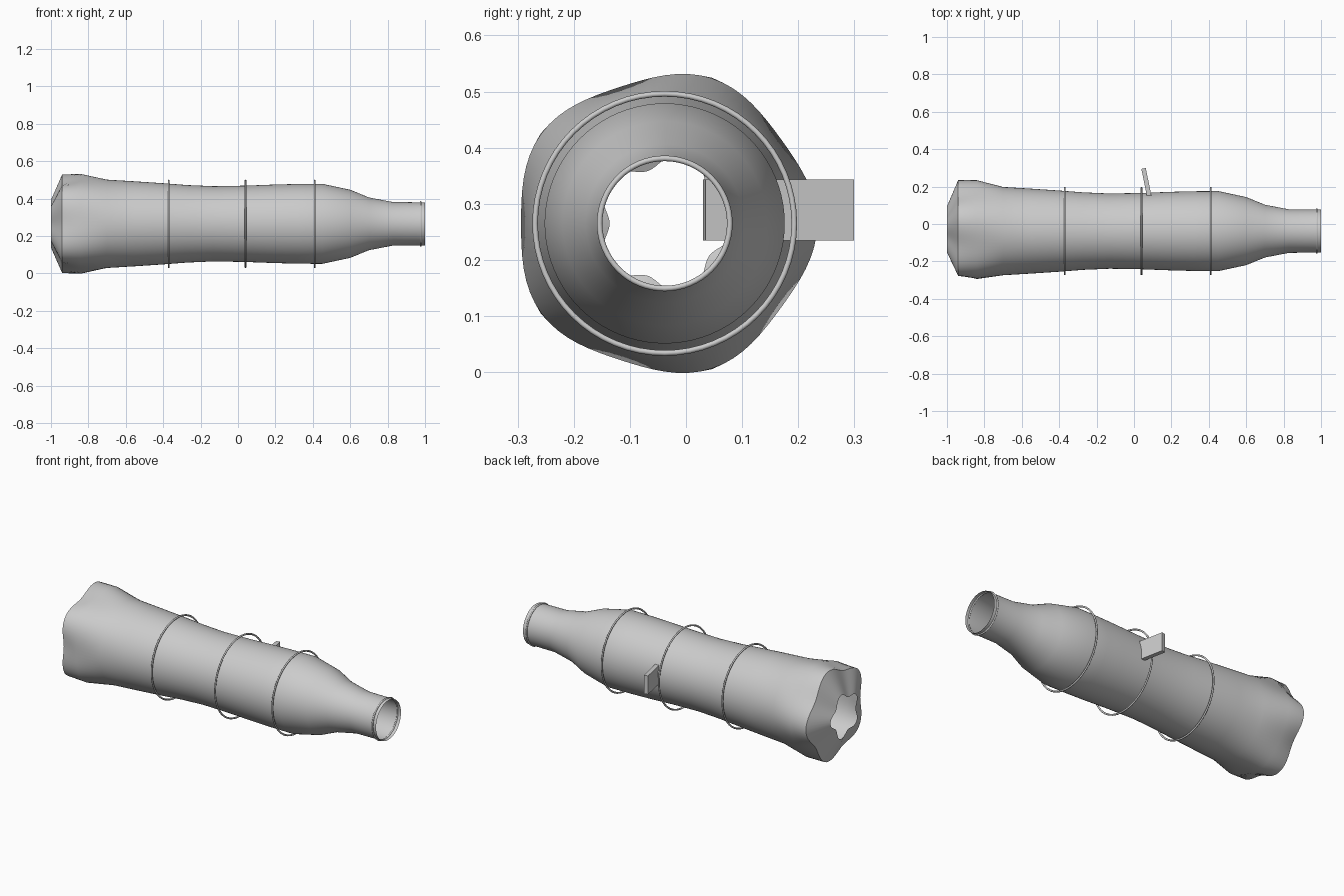
import bpy, bmesh
from math import cos, sin, pi, radians

if "Cube" in bpy.data.objects:
    bpy.data.objects.remove(bpy.data.objects["Cube"])

CY, CZ = -0.038, 0.265   # bottle axis runs along x through this point
SEG = 80

# Bottle shell: (x, mean radius, five-lobe amplitude)
PROFILE = [
    (-1.0, 0.115, 0.017), (-0.94, 0.251, 0.022), (-0.84, 0.264, 0.008),
    (-0.7, 0.236, 0.0), (-0.55, 0.227, 0.0), (-0.4, 0.217, 0.0),
    (-0.27, 0.207, 0.0), (-0.13, 0.201, 0.0), (0.04, 0.204, 0.0),
    (0.2, 0.210, 0.0), (0.32, 0.213, 0.0), (0.45, 0.214, 0.0),
    (0.6, 0.182, 0.0), (0.7, 0.141, 0.0), (0.83, 0.116, 0.0),
    (0.97, 0.115, 0.0), (1.0, 0.115, 0.0),
]


def smooth(obj, angle=50):
    bpy.ops.object.select_all(action='DESELECT')
    obj.select_set(True)
    bpy.context.view_layer.objects.active = obj
    bpy.ops.object.shade_smooth_by_angle(angle=radians(angle))


def build_bottle():
    bm = bmesh.new()
    loops = []
    for x, r, amp in PROFILE:
        loop = []
        for i in range(SEG):
            a = 2 * pi * i / SEG
            rad = r + amp * cos(5 * a)
            loop.append(bm.verts.new((x, CY + rad * cos(a), CZ + rad * sin(a))))
        loops.append(loop)
    for a, b in zip(loops, loops[1:]):
        for i in range(SEG):
            j = (i + 1) % SEG
            bm.faces.new((a[i], a[j], b[j], b[i]))
    bmesh.ops.recalc_face_normals(bm, faces=bm.faces)
    mesh = bpy.data.meshes.new("bottle_body")
    bm.to_mesh(mesh)
    bm.free()
    obj = bpy.data.objects.new("bottle_body", mesh)
    bpy.context.collection.objects.link(obj)
    smooth(obj)


def ring(name, x, radius, thickness):
    bpy.ops.mesh.primitive_torus_add(
        location=(x, CY, CZ), rotation=(0, pi / 2, 0),
        major_radius=radius, minor_radius=thickness,
        major_segments=64, minor_segments=10)
    obj = bpy.context.object
    obj.name = name
    smooth(obj, 60)


build_bottle()

# Three loose hoops around the body
for n, x in enumerate((-0.37, 0.04, 0.41), 1):
    ring(f"hoop_{n}", x, 0.231, 0.005)

# Lip ring at the open neck
ring("neck_lip", 0.977, 0.116, 0.005)

# Flat tab pushed through the back wall
bpy.ops.mesh.primitive_cube_add(size=1, location=(0.078, 0.165, 0.289),
                                rotation=(0, 0, radians(11.5)))
tab = bpy.context.object
tab.name = "back_tab"
tab.scale = (0.024, 0.27, 0.108)
